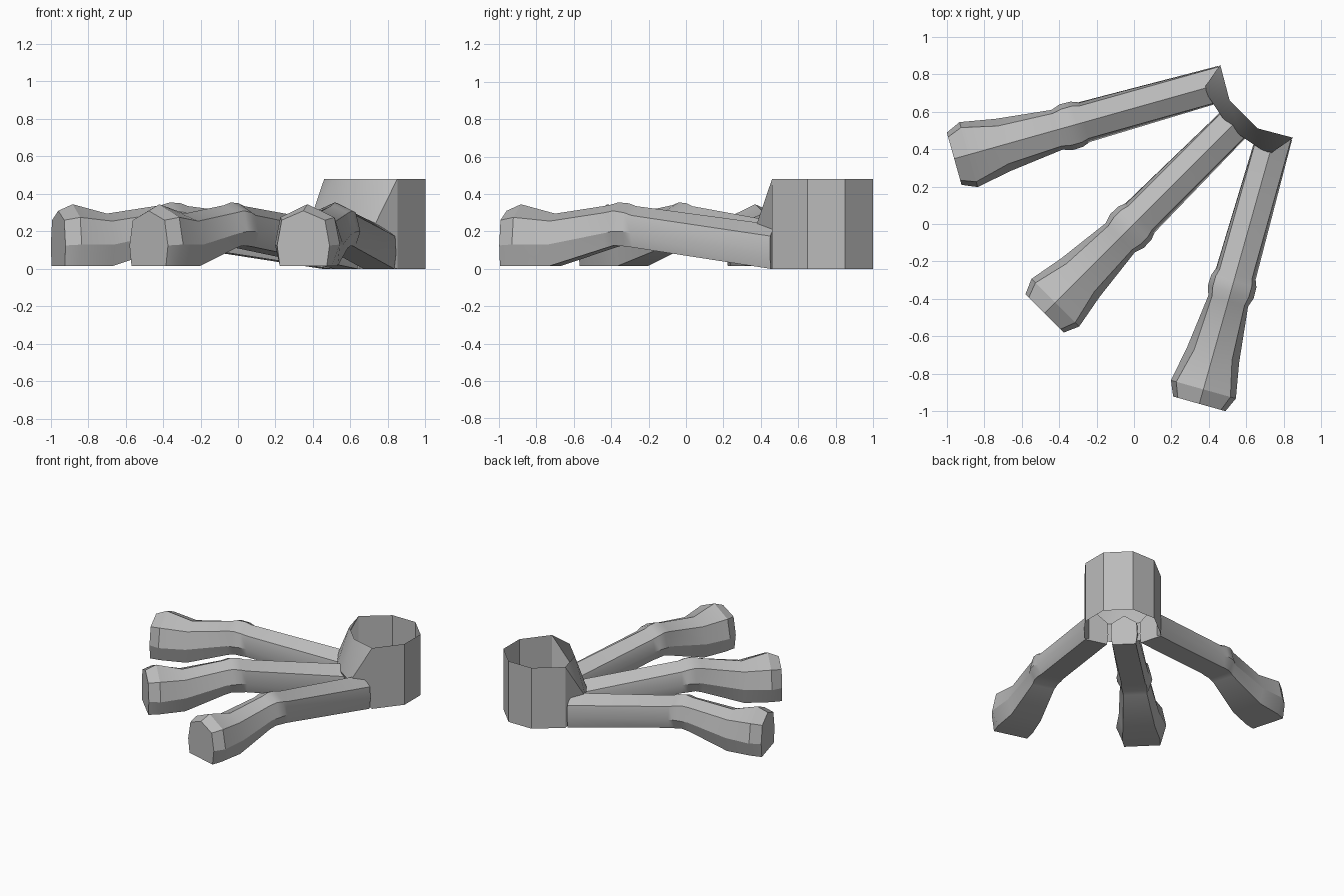
import bpy, bmesh, math
from mathutils import Matrix, Vector

cube = bpy.data.objects.get("Cube")
if cube:
    bpy.data.objects.remove(cube, do_unlink=True)

grey = bpy.data.materials.new("plain_grey")
grey.use_nodes = True
grey.diffuse_color = (0.5, 0.5, 0.5, 1)
grey.node_tree.nodes["Principled BSDF"].inputs["Base Color"].default_value = (0.5, 0.5, 0.5, 1)


def finish(name, bm):
    bmesh.ops.recalc_face_normals(bm, faces=bm.faces)
    mesh = bpy.data.meshes.new(name)
    bm.to_mesh(mesh)
    bm.free()
    mesh.materials.append(grey)
    obj = bpy.data.objects.new(name, mesh)
    bpy.context.collection.objects.link(obj)
    bpy.context.view_layer.objects.active = obj
    bpy.ops.object.select_all(action='DESELECT')
    obj.select_set(True)
    bpy.ops.object.shade_smooth_by_angle(angle=math.radians(25))
    return obj


# Toe sections: distance, half widths (bottom, middle, shoulder),
# heights (bottom, middle, shoulder, ridge)
SECTIONS = [
    (0.40, 0.085, 0.095, 0.09, 0.00, 0.08, 0.175, 0.235),
    (1.17, 0.085, 0.11, 0.09, 0.115, 0.19, 0.285, 0.335),
    (1.21, 0.09, 0.125, 0.10, 0.12, 0.20, 0.30, 0.35),
    (1.27, 0.09, 0.127, 0.10, 0.125, 0.20, 0.31, 0.355),
    (1.32, 0.085, 0.11, 0.09, 0.11, 0.19, 0.30, 0.34),
    (1.62, 0.115, 0.145, 0.105, 0.015, 0.13, 0.255, 0.295),
    (1.81, 0.135, 0.18, 0.15, 0.015, 0.13, 0.275, 0.345),
    (1.89, 0.13, 0.145, 0.12, 0.015, 0.125, 0.26, 0.31),
]
PIVOT = Vector((0.86, 0.86, 0))


def toe(name, degrees):
    bm = bmesh.new()
    rings = []
    for d, wb, wm, ws, zb, zm, zs, zr in SECTIONS:
        outline = [(-wb, zb), (wb, zb), (wm, zm), (ws, zs), (0, zr), (-ws, zs), (-wm, zm)]
        rings.append([bm.verts.new((d, y, z)) for y, z in outline])
    for a, b in zip(rings, rings[1:]):
        for i in range(len(a)):
            j = (i + 1) % len(a)
            bm.faces.new((a[i], a[j], b[j], b[i]))
    bm.faces.new(rings[0])
    bm.faces.new(rings[-1])
    turn = Matrix.Rotation(math.radians(degrees), 4, 'Z')
    bm.transform(Matrix.Translation(PIVOT) @ turn)
    finish(name, bm)


for name, angle in (("left_toe", 254.3), ("middle_toe", 225), ("right_toe", 195.7)):
    toe(name, angle)

# Ankle cuff: open eight-sided tube, its front wall flaring over the toes
bm = bmesh.new()
half = [(0.85, 0.46), (1.0, 0.65), (1.0, 0.85)]
back = half + [(y, x) for x, y in reversed(half)]
top = [bm.verts.new((x, y, 0.48)) for x, y in back]
base = [bm.verts.new((x, y, 0)) for x, y in back]
for i in range(len(back) - 1):
    bm.faces.new((base[i], base[i + 1], top[i + 1], top[i]))

rim = [top[-1]] + [bm.verts.new((x, y, 0.48)) for x, y in ((0.51, 0.66), (0.66, 0.51))] + [top[0]]
flare = [(0.37, 0.72), (0.47, 0.57), (0.57, 0.47), (0.72, 0.37)]
low = [bm.verts.new((x, y, 0.215)) for x, y in flare]
bm.faces.new((rim[0], low[0], rim[1]))
bm.faces.new((rim[1], low[0], low[1]))
bm.faces.new((rim[1], low[1], low[2], rim[2]))
bm.faces.new((rim[2], low[2], low[3]))
bm.faces.new((rim[2], low[3], rim[3]))

# Cuff corners tucked behind the toes
tuck = [bm.verts.new((x, y, 0.03)) for x, y in ((0.46, 0.74), (0.51, 0.61), (0.61, 0.51), (0.74, 0.46))]
for i in range(3):
    bm.faces.new((low[i], tuck[i], tuck[i + 1], low[i + 1]))
bm.faces.new((rim[0], base[-1], tuck[0], low[0]))
bm.faces.new((rim[3], low[3], tuck[3], base[0]))
finish("ankle_cuff", bm)
